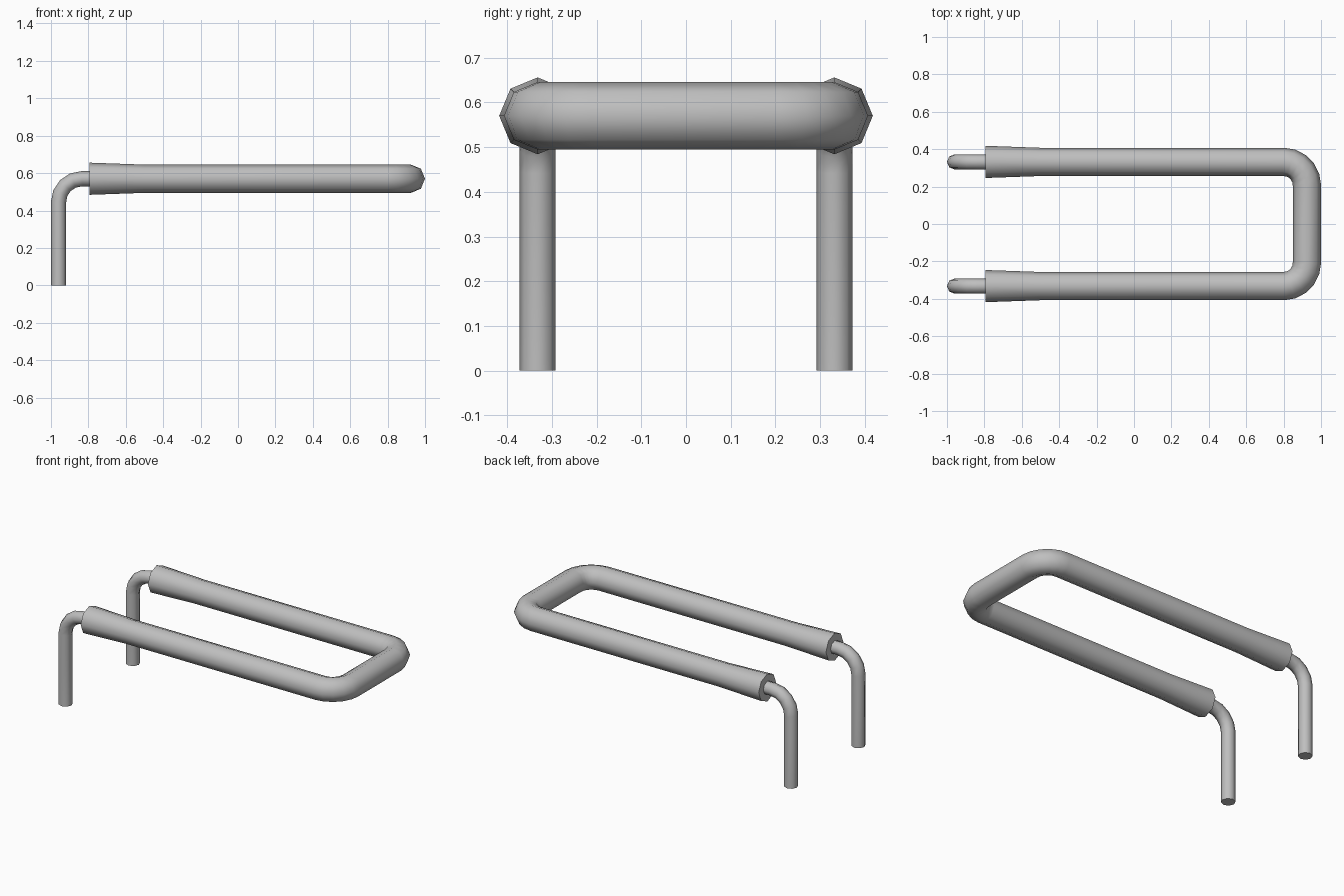
import bpy, bmesh, math
from mathutils import Vector

if "Cube" in bpy.data.objects:
    bpy.data.objects.remove(bpy.data.objects["Cube"])

metal = bpy.data.materials.new("grey_metal")
metal.diffuse_color = (0.52, 0.52, 0.52, 1)
metal.use_nodes = True
metal.node_tree.nodes["Principled BSDF"].inputs["Base Color"].default_value = metal.diffuse_color

SIDES = 8
Y, Z = 0.332, 0.57      # rail offset and handle height


def arc(cx, cy, r, a0, a1, n):
    """Points on a 2D arc, angles in degrees."""
    angles = [math.radians(a0 + (a1 - a0) * i / n) for i in range(n + 1)]
    return [(cx + r * math.cos(a), cy + r * math.sin(a)) for a in angles]


def sweep(name, path, radii, normal):
    """Capped round tube along a planar path whose plane has the given normal."""
    pts, up = [Vector(p) for p in path], Vector(normal)
    bm = bmesh.new()
    rings = []
    for i, p in enumerate(pts):
        tangent = (pts[min(i + 1, len(pts) - 1)] - pts[max(i - 1, 0)]).normalized()
        if 0 < i < len(pts) - 1:
            tangent = ((p - pts[i - 1]).normalized() + (pts[i + 1] - p).normalized()).normalized()
        side = up.cross(tangent)
        ring = []
        for k in range(SIDES):
            a = 2 * math.pi * k / SIDES
            ring.append(bm.verts.new(p + radii[i] * (math.cos(a) * side + math.sin(a) * up)))
        rings.append(ring)
    for a, b in zip(rings, rings[1:]):
        for k in range(SIDES):
            j = (k + 1) % SIDES
            bm.faces.new((a[k], a[j], b[j], b[k]))
    bm.faces.new(rings[0])
    bm.faces.new(rings[-1])
    bmesh.ops.recalc_face_normals(bm, faces=bm.faces)
    mesh = bpy.data.meshes.new(name)
    bm.to_mesh(mesh)
    bm.free()
    obj = bpy.data.objects.new(name, mesh)
    bpy.context.collection.objects.link(obj)
    mesh.materials.append(metal)
    bpy.ops.object.select_all(action='DESELECT')
    obj.select_set(True)
    bpy.context.view_layer.objects.active = obj
    bpy.ops.object.shade_smooth_by_angle(angle=math.radians(60))
    return obj


# U-shaped handle with flared open ends
R, BEND, END = 0.0755, 0.125, 0.9245
half = [(-0.795, -Y), (-0.5, -Y)] + arc(END - BEND, -Y + BEND, BEND, -90, 0, 5)
outline = half + [(x, -y) for x, y in reversed(half)]
radii = [0.086] + [R] * (len(outline) - 2) + [0.086]
sweep("handle", [(x, y, Z) for x, y in outline], radii, (0, 0, 1))

# Bent legs, running from the floor into the handle ends
LEG, LEG_BEND = 0.0405, 0.125
profile = [(-0.9595, 0)] + arc(-0.9595 + LEG_BEND, Z - LEG_BEND, LEG_BEND, 180, 90, 4) + [(-0.77, Z)]
for name, y in (("front_leg", -Y), ("back_leg", Y)):
    sweep(name, [(x, y, z) for x, z in profile], [LEG] * len(profile), (0, 1, 0))
